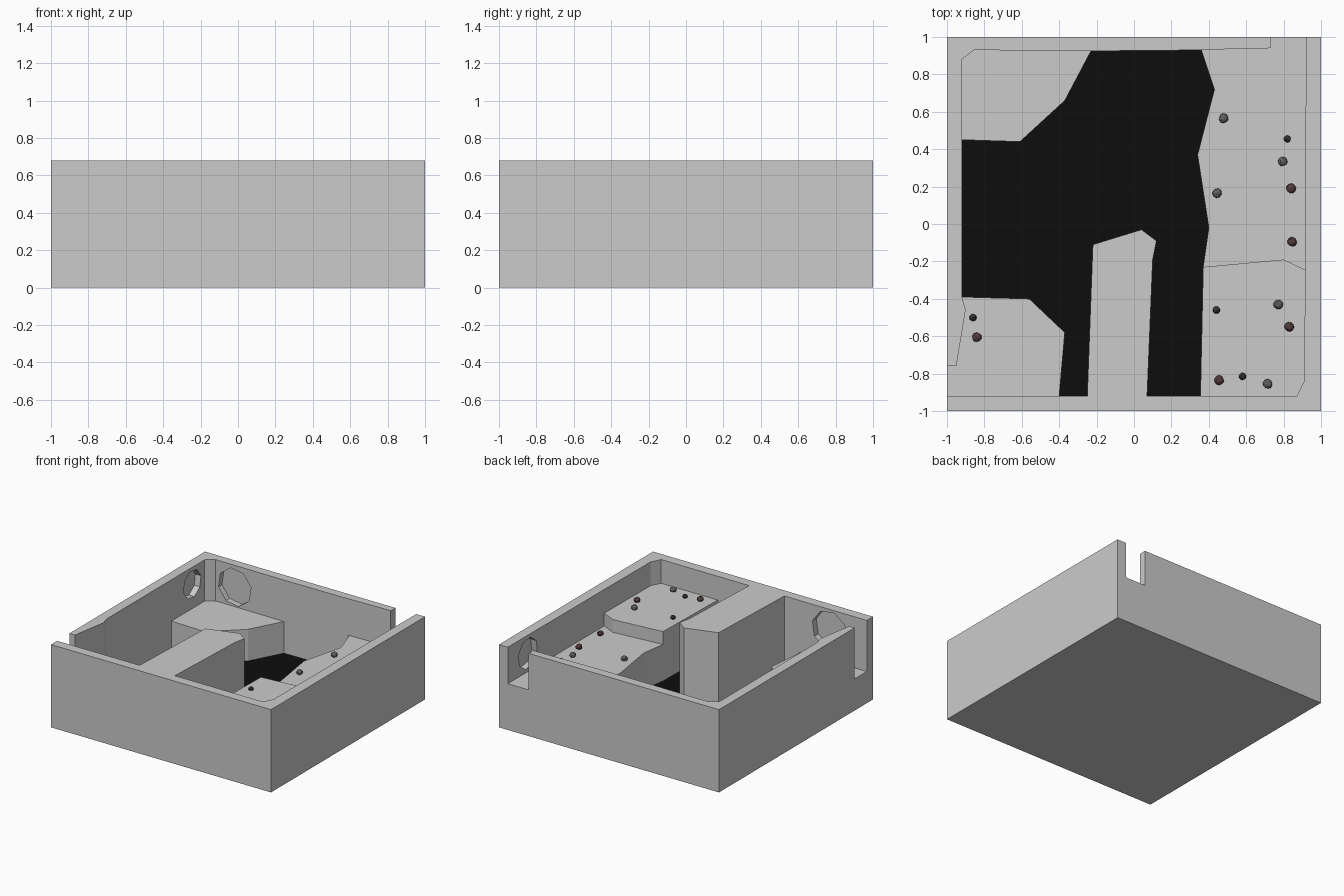
import bpy, bmesh, math, random
from mathutils import Matrix, Vector

if "Cube" in bpy.data.objects:
    bpy.data.objects.remove(bpy.data.objects["Cube"])

random.seed(4)


def material(name, rgb):
    m = bpy.data.materials.new(name)
    m.diffuse_color = (*rgb, 1)
    m.use_nodes = True
    m.node_tree.nodes["Principled BSDF"].inputs["Base Color"].default_value = m.diffuse_color
    return m


def add_object(name, bm, mat=None):
    bmesh.ops.recalc_face_normals(bm, faces=bm.faces)
    me = bpy.data.meshes.new(name)
    bm.to_mesh(me)
    bm.free()
    ob = bpy.data.objects.new(name, me)
    bpy.context.collection.objects.link(ob)
    if mat:
        me.materials.append(mat)
    return ob


def prism(name, outline, z0, z1, mat=None):
    """Vertical extrusion of a plan outline."""
    bm = bmesh.new()
    face = bm.faces.new([bm.verts.new((x, y, z0)) for x, y in outline])
    geom = bmesh.ops.extrude_face_region(bm, geom=[face])["geom"]
    top = [v for v in geom if isinstance(v, bmesh.types.BMVert)]
    bmesh.ops.translate(bm, verts=top, vec=(0, 0, z1 - z0))
    return add_object(name, bm, mat)


def porthole(name, centre, radius, axis):
    """Eight-sided shallow drum that sinks a recess into a wall."""
    bm = bmesh.new()
    rot = Matrix.Rotation(math.pi / 2, 4, 'X' if axis == 'Y' else 'Y')
    spin = Matrix.Rotation(math.radians(14), 4, 'Z')
    bmesh.ops.create_cone(bm, cap_ends=True, segments=8, radius1=radius,
                          radius2=radius, depth=0.1,
                          matrix=Matrix.Translation(centre) @ rot @ spin)
    return add_object(name, bm)


def carve(target, cutter):
    mod = target.modifiers.new(cutter.name, 'BOOLEAN')
    mod.operation = 'DIFFERENCE'
    mod.solver = 'EXACT'
    mod.object = cutter
    cutter.hide_render = True
    bpy.context.view_layer.objects.active = target
    bpy.ops.object.modifier_apply(modifier=mod.name)
    bpy.data.objects.remove(cutter)


# Solid outer block
room = prism("room_block", [(-1, -1), (1, -1), (1, 1), (-1, 1)], 0, 0.68)

# Deep pit, winding around the central pier
pit = [(-.92, .45), (-.61, .44), (-.37, .66), (-.23, .925), (.36, .93),
       (.43, .72), (.34, .37), (.40, -.02), (.37, -.23), (.355, -.92),
       (.07, -.92), (.10, -.19), (.12, -.09), (.04, -.03), (-.22, -.11),
       (-.25, -.92), (-.40, -.92), (-.37, -.58), (-.56, -.40), (-.92, -.39)]
carve(room, prism("pit_cutter", pit, 0.06, 1))

# Ledges at four heights; two run out through the walls as doorways
FL, BL, BR, FR = 0.26, 0.34, 0.38, 0.485
ledges = {
    "front_left": (FL, [(-1.1, -.92), (-.3, -.92), (-.3, -.39), (-.92, -.39),
                        (-.90, -.46), (-.95, -.76), (-1.1, -.76)]),
    "back_left": (BL, [(-.92, .4), (-.2, .4), (-.2, .925), (-.855, .93),
                       (-.92, .88)]),
    "back_right": (BR, [(.3, -.23), (.37, -.23), (.80, -.19), (.915, -.245),
                        (.92, 1.1), (.73, 1.1), (.73, .94), (.3, .93)]),
    "front_right": (FR, [(.3, -.92), (.87, -.92), (.91, -.84), (.915, -.245),
                         (.8, -.1), (.3, -.1)]),
}
for name, (z, outline) in ledges.items():
    carve(room, prism(name + "_ledge_cutter", outline, z, 1))

# Round recesses in the four walls
for name, centre, r, axis in [
        ("back_recess", (-.68, .925, .5), .153, 'Y'),
        ("front_recess", (-.66, -.92, .505), .16, 'Y'),
        ("left_recess", (-.92, .72, .54), .115, 'X'),
        ("right_recess", (.92, .74, .53), .125, 'X')]:
    carve(room, porthole(name, centre, r, axis))

# Black pit floor
prism("pit_floor", pit, 0.05, 0.08, material("black", (0.004, 0.004, 0.004)))

# Scattered pebbles
grey = material("pebble_grey", (.12, .12, .12))
dark = material("pebble_dark", (.035, .035, .035))
brown = material("pebble_brown", (.09, .045, .045))
pebbles = [(.48, .565, BR, grey), (.82, .455, BR, dark), (.795, .335, BR, grey),
           (.84, .19, BR, brown), (.445, .165, BR, grey), (.845, -.095, BR, brown),
           (.77, -.43, FR, grey), (.83, -.55, FR, brown), (.44, -.46, FR, dark),
           (.455, -.835, FR, brown), (.58, -.815, FR, dark), (.715, -.855, FR, grey),
           (-.86, -.5, FL, dark), (-.84, -.605, FL, brown)]
for i, (x, y, z, mat) in enumerate(pebbles):
    bm = bmesh.new()
    r = 0.02 if mat is dark else 0.026
    bmesh.ops.create_icosphere(bm, subdivisions=2, radius=r)
    for v in bm.verts:
        v.co *= random.uniform(.9, 1.05)
        v.co.z *= .85
    turn = Matrix.Rotation(random.uniform(0, math.tau), 4, 'Z')
    bm.transform(Matrix.Translation((x, y, z + r * .6)) @ turn)
    add_object(f"pebble_{i + 1}", bm, mat)
